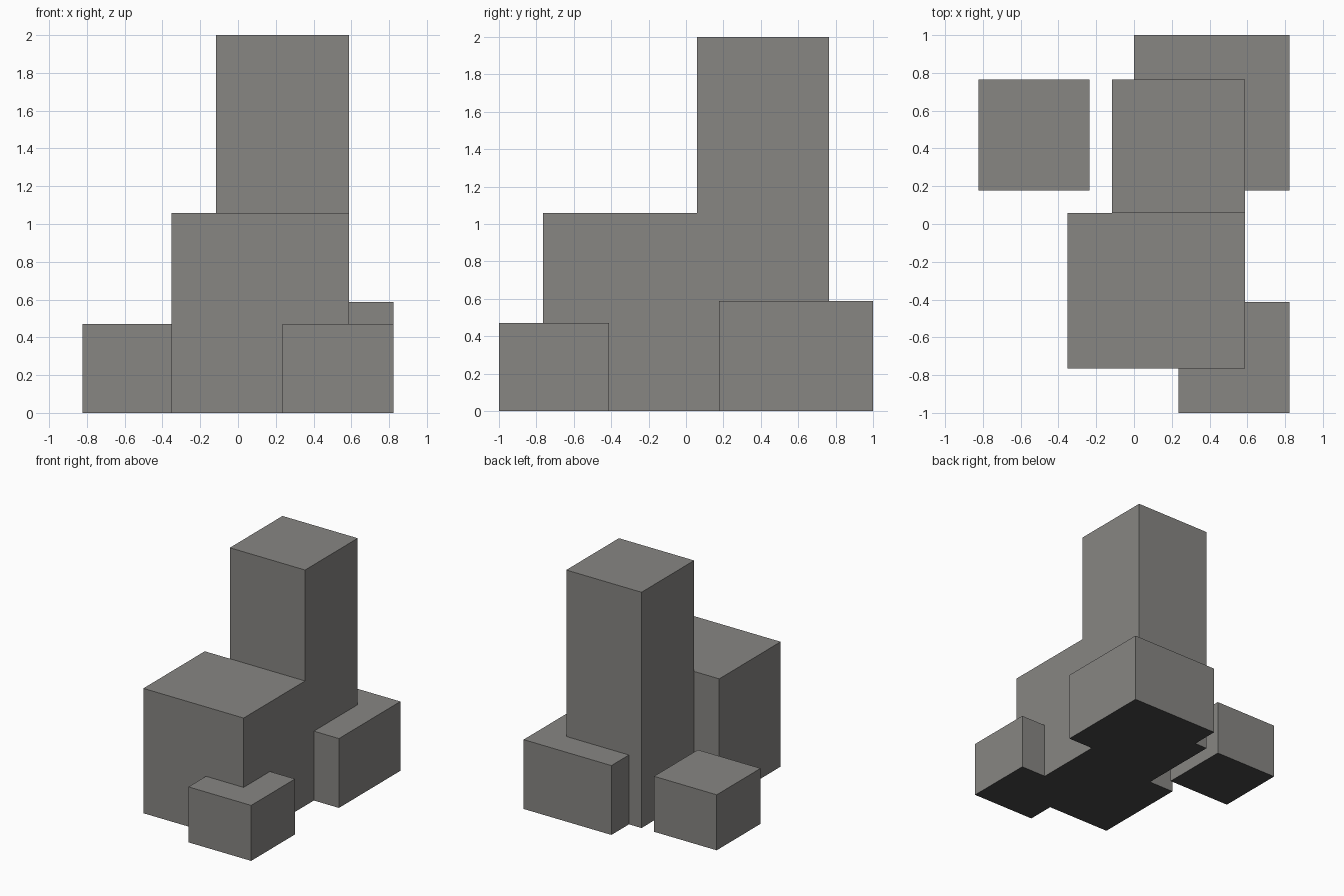
import bpy
import bmesh
from mathutils import Vector

if "Cube" in bpy.data.objects:
    bpy.data.objects.remove(bpy.data.objects["Cube"], do_unlink=True)

UNIT = 2 / 17  # the tower is 17 modules tall


def make_material(name, color):
    mat = bpy.data.materials.new(name)
    mat.use_nodes = True
    mat.diffuse_color = color
    mat.node_tree.nodes["Principled BSDF"].inputs["Base Color"].default_value = color
    return mat


# Pale grey walls and roofs, dark undersides
grey = make_material("warm_grey", (0.242, 0.237, 0.226, 1))
dark = make_material("dark_underside", (0.065, 0.065, 0.065, 1))


def block(name, x, y, height):
    """Box standing on the ground, with x and y ranges in modules."""
    low = Vector((x[0], y[0], 0)) * UNIT
    high = Vector((x[1], y[1], height)) * UNIT
    bm = bmesh.new()
    bmesh.ops.create_cube(bm, size=1)
    bmesh.ops.scale(bm, vec=high - low, verts=bm.verts)
    bm.normal_update()
    for face in bm.faces:
        face.material_index = 1 if face.normal.z < -0.5 else 0
    mesh = bpy.data.meshes.new(name)
    bm.to_mesh(mesh)
    bm.free()
    mesh.materials.append(grey)
    mesh.materials.append(dark)
    obj = bpy.data.objects.new(name, mesh)
    obj.location = (low + high) / 2
    bpy.context.collection.objects.link(obj)
    return obj


# Main masses
block("tower", (-1, 5), (0.5, 6.5), 17)
block("main_hall", (-3, 5), (-6.5, 0.5), 9)

# Low annexes around them
block("back_annex", (0, 7), (1.5, 8.5), 5)
block("front_annex", (2, 7), (-8.5, -3.5), 4)
block("detached_block", (-7, -2), (1.5, 6.5), 4)
